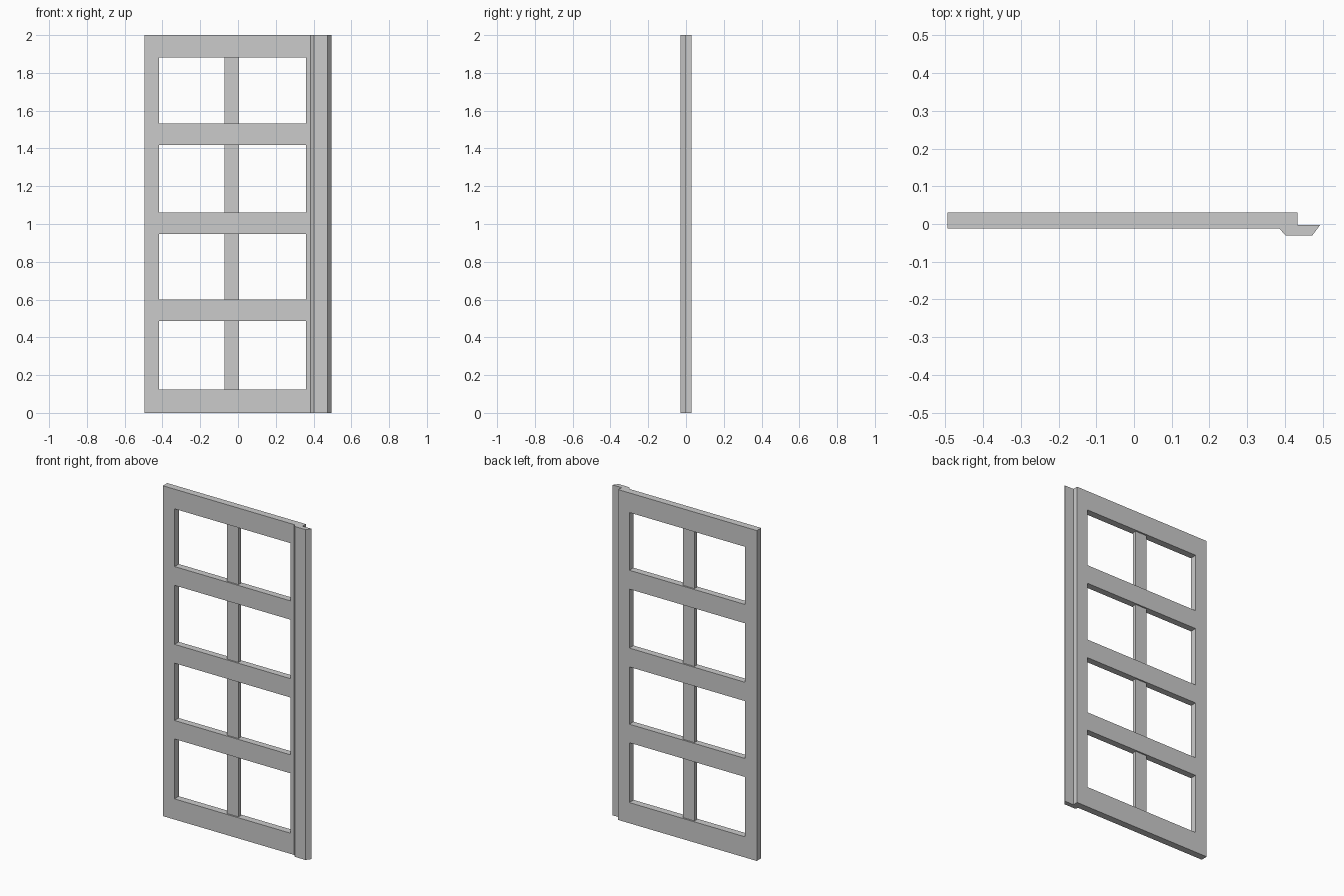
import bpy, bmesh

if "Cube" in bpy.data.objects:
    bpy.data.objects.remove(bpy.data.objects["Cube"])

# opening in the frame and depth of the door leaf
X0, X1, Z0, Z1 = -0.417, 0.359, 0.125, 1.881
FRONT, BACK = -0.012, 0.030


def finish(name, bm):
    bmesh.ops.recalc_face_normals(bm, faces=bm.faces)
    mesh = bpy.data.meshes.new(name)
    bm.to_mesh(mesh)
    bm.free()
    ob = bpy.data.objects.new(name, mesh)
    bpy.context.collection.objects.link(ob)
    return ob


def prism(name, profile, z0, z1):
    """Extrude an (x, y) outline from z0 up to z1."""
    bm = bmesh.new()
    face = bm.faces.new([bm.verts.new((x, y, z0)) for x, y in profile])
    ext = bmesh.ops.extrude_face_region(bm, geom=[face])
    verts = [g for g in ext["geom"] if isinstance(g, bmesh.types.BMVert)]
    bmesh.ops.translate(bm, verts=verts, vec=(0, 0, z1 - z0))
    return finish(name, bm)


def box(name, x0, x1, y0, y1, z0, z1):
    return prism(name, [(x0, y0), (x1, y0), (x1, y1), (x0, y1)], z0, z1)


# door frame with the bevelled overlap strip on its right edge
frame = prism("door_frame", [
    (-0.495, FRONT), (0.385, FRONT), (0.402, -0.030), (0.473, -0.030),
    (0.494, -0.002), (0.433, -0.002), (0.433, BACK), (-0.495, BACK)], 0, 2)

# cut the opening
cutter = box("opening_cutter", X0, X1, -0.2, 0.2, Z0, Z1)
cutter.hide_render = True
mod = frame.modifiers.new("opening", "BOOLEAN")
mod.operation = "DIFFERENCE"
mod.solver = "EXACT"
mod.object = cutter
bpy.context.view_layer.objects.active = frame
bpy.ops.object.modifier_apply(modifier=mod.name)
bpy.data.objects.remove(cutter)

# horizontal rails, almost flush with the frame
for i, (z0, z1) in enumerate([(0.487, 0.599), (0.946, 1.060), (1.417, 1.531)]):
    box(f"rail_{i + 1}", X0, X1, FRONT + 0.001, BACK - 0.001, z0, z1)

# thinner vertical bar in the middle of the depth
box("vertical_bar", -0.071, 0.005, -0.002, 0.020, Z0, Z1)
